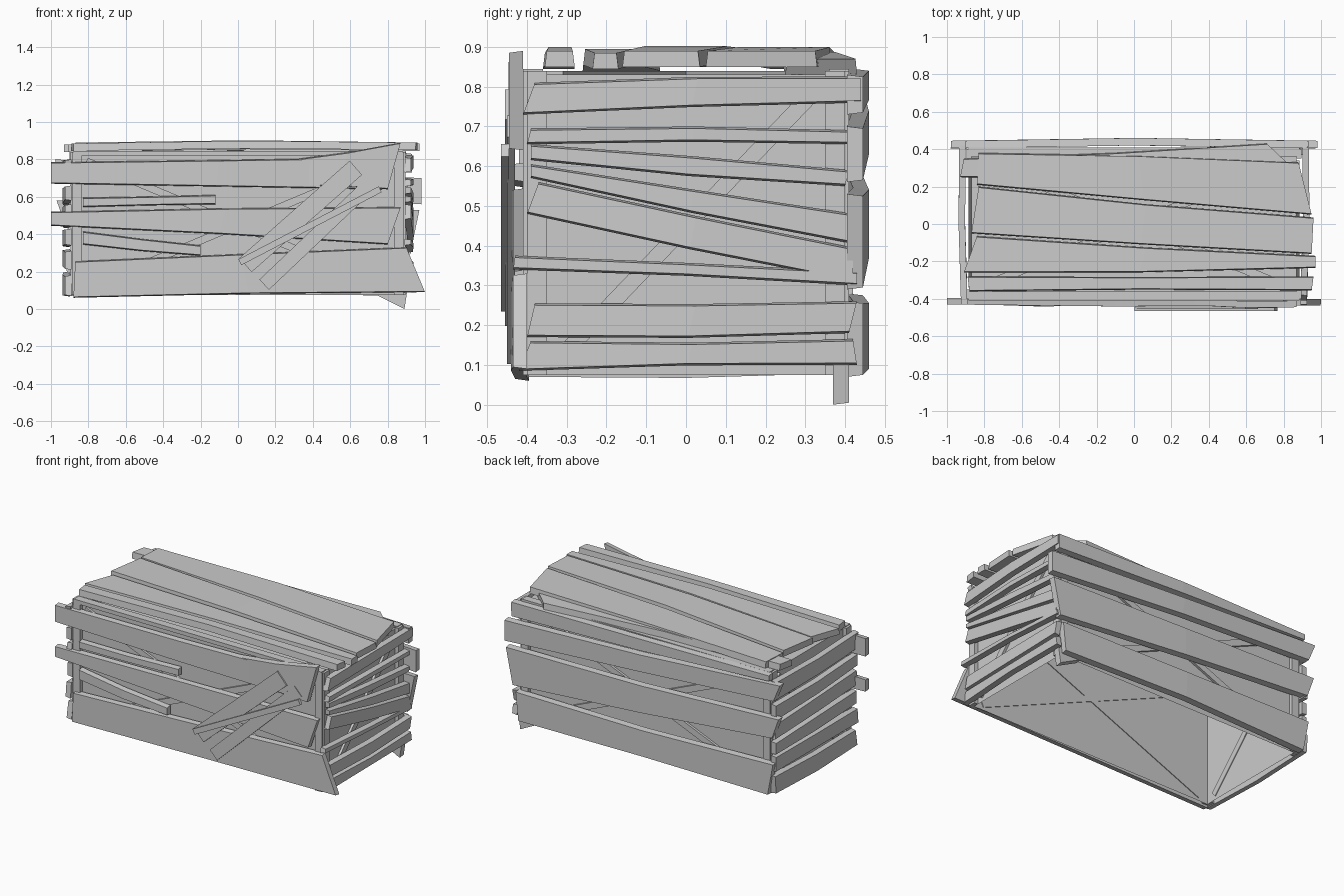
import bpy, bmesh, random
from mathutils import Vector

random.seed(4)

# Each side of the crate maps (along, across, outward depth) to world space
SIDES = {
    "front": lambda u, v, d: (u, -d, v),
    "back": lambda u, v, d: (u, d, v),
    "right": lambda u, v, d: (d, u, v),
    "left": lambda u, v, d: (-d, u, v),
    "top": lambda u, v, d: (u, v, d),
}


def finish(bm, name):
    bmesh.ops.recalc_face_normals(bm, faces=bm.faces)
    mesh = bpy.data.meshes.new(name)
    bm.to_mesh(mesh)
    bm.free()
    obj = bpy.data.objects.new(name, mesh)
    bpy.context.collection.objects.link(obj)
    return obj


def plank(name, side, quad, d0, d1, thick=0.035, bend=0.008, bevel=0.005):
    """Crooked board: quad = low/high corner at start, low/high corner at end."""
    place = SIDES[side]
    a0, b0, a1, b1 = (Vector(quad[i:i + 2]) for i in (0, 2, 4, 6))
    bm = bmesh.new()
    rings = []
    for t in (0, 0.5, 1):
        lo, hi = a0.lerp(a1, t), b0.lerp(b1, t)
        d = d0 + (d1 - d0) * t
        if t == 0.5:
            d += bend
            lo.y += random.uniform(-bend, bend)
            hi.y += random.uniform(-bend, bend)
        inset = (hi - lo).normalized() * bevel
        ring = [(lo, d), (hi, d), (hi - inset, d + thick), (lo + inset, d + thick)]
        rings.append([bm.verts.new(place(p.x, p.y, h)) for p, h in ring])
    for r, s in zip(rings, rings[1:]):
        for i in range(4):
            j = (i + 1) % 4
            bm.faces.new((r[i], r[j], s[j], s[i]))
    bm.faces.new(rings[0])
    bm.faces.new(rings[-1])
    return finish(bm, name)


def bar(name, side, p, q, width, depth, thick=0.025):
    """Straight strip of constant width from p to q."""
    p, q = Vector(p), Vector(q)
    n = (q - p).orthogonal().normalized() * width / 2
    plank(name, side, (*(p - n), *(p + n), *(q - n), *(q + n)), depth, depth,
          thick, bend=0, bevel=0)


# Inner box, open underneath
HX, HY, Z0, Z1 = 0.87, 0.385, 0.075, 0.83
bm = bmesh.new()
bmesh.ops.create_cube(bm, size=1)
for v in bm.verts:
    v.co = (v.co.x * 2 * HX, v.co.y * 2 * HY, Z0 + (v.co.z + 0.5) * (Z1 - Z0))
bm.faces.ensure_lookup_table()
bmesh.ops.delete(bm, geom=[f for f in bm.faces if f.calc_center_median().z < Z0 + 0.01],
                 context="FACES")
finish(bm, "inner_box")

# Corner posts and crossed braces on every side
for side in ("front", "back", "left", "right"):
    half, depth = (HX, HY) if side in ("front", "back") else (HY, HX)
    for s in (-1, 1):
        bar(side + "_post", side, (s * (half - 0.01), Z0), (s * (half - 0.01), Z1 + 0.01), 0.05, depth)
        if side in ("front", "back") or s > 0:
            bar(side + "_brace", side, (-s * (half - 0.06), 0.11), (s * (half - 0.06), 0.79),
                0.04, depth - 0.005, 0.02)
for s in (-1, 1):
    bar("top_brace", "top", (-0.8, -s * 0.33), (0.8, s * 0.33), 0.045, Z1 - 0.005, 0.015)
    bar("top_rail", "top", (-0.88, s * 0.385), (0.88, s * 0.385), 0.05, Z1 - 0.01)

# Front boards: three wide, two short
front = [
    (-0.88, 0.06, -0.87, 0.255, 1.0, 0.09, 0.90, 0.33),
    (-1.0, 0.445, -1.0, 0.52, 0.80, 0.345, 0.87, 0.545),
    (-1.0, 0.67, -1.0, 0.785, 0.77, 0.64, 0.80, 0.81),
    (-0.83, 0.545, -0.83, 0.595, -0.12, 0.56, -0.12, 0.61),
    (-0.83, 0.345, -0.83, 0.415, -0.20, 0.285, -0.20, 0.34),
]
for q in front:
    plank("front_board", "front", q, 0.395, 0.40)
plank("front_board_raised_end", "front", (0.30, 0.66, 0.30, 0.80, 0.80, 0.64, 0.87, 0.89), 0.398, 0.41)

# Loose diagonal boards nailed on the front
bar("front_diagonal", "front", (0.04, 0.235), (0.63, 0.755), 0.10, 0.435, 0.02)
bar("front_diagonal", "front", (0.01, 0.25), (0.76, 0.64), 0.035, 0.445, 0.02)
bar("front_diagonal", "front", (0.14, 0.13), (0.74, 0.70), 0.075, 0.43, 0.02)

# Back boards
back = [
    (-0.89, 0.07, -0.93, 0.28, 0.88, 0.07, 0.90, 0.26),
    (-0.92, 0.44, -0.97, 0.58, 0.92, 0.29, 0.97, 0.53),
    (-0.93, 0.68, -0.98, 0.80, 0.98, 0.56, 0.98, 0.70),
    (-0.90, 0.80, -0.90, 0.845, 0.93, 0.73, 0.93, 0.83),
]
for q in back:
    plank("back_board", "back", q, 0.405, 0.405, 0.04, 0.015)
plank("back_corner_splinter", "back", (0.74, 0.075, 0.78, 0.13, 0.89, 0.0, 0.91, 0.13), 0.37, 0.37, 0.04, 0)

# Right end boards
right = [
    (-0.42, 0.085, -0.39, 0.16, 0.43, 0.10, 0.42, 0.165),
    (-0.40, 0.17, -0.38, 0.255, 0.41, 0.18, 0.43, 0.26),
    (-0.435, 0.34, -0.43, 0.375, 0.43, 0.30, 0.43, 0.335),
    (-0.40, 0.48, -0.37, 0.56, 0.42, 0.31, 0.42, 0.395),
    (-0.39, 0.57, -0.39, 0.605, 0.42, 0.405, 0.42, 0.48),
    (-0.39, 0.615, -0.39, 0.655, 0.40, 0.55, 0.41, 0.59),
    (-0.40, 0.655, -0.39, 0.695, 0.43, 0.655, 0.43, 0.69),
    (-0.41, 0.73, -0.38, 0.81, 0.44, 0.76, 0.44, 0.825),
]
for q in right:
    plank("right_board", "right", q, 0.89, 0.90)

# Left end boards
left = [
    (-0.42, 0.07, -0.40, 0.18, 0.42, 0.08, 0.43, 0.20),
    (-0.43, 0.21, -0.42, 0.31, 0.42, 0.22, 0.42, 0.32),
    (-0.41, 0.34, -0.41, 0.43, 0.42, 0.33, 0.42, 0.41),
    (-0.43, 0.46, -0.41, 0.56, 0.43, 0.43, 0.42, 0.53),
    (-0.42, 0.58, -0.42, 0.66, 0.42, 0.55, 0.42, 0.65),
    (-0.41, 0.69, -0.43, 0.80, 0.42, 0.68, 0.42, 0.80),
]
for q in left:
    plank("left_board", "left", q, 0.89, 0.90)

# Lid boards: quad plus depth at each end
lid = [
    ((-0.84, 0.21, -0.83, 0.38, 0.95, 0.05, 0.88, 0.33), 0.845, 0.85),
    ((-0.87, -0.05, -0.83, 0.20, 0.95, -0.16, 0.96, 0.035), 0.85, 0.85),
    ((-0.91, -0.26, -0.84, -0.065, 0.97, -0.235, 0.97, -0.17), 0.84, 0.845),
    ((-0.88, -0.36, -0.89, -0.28, 0.95, -0.355, 0.96, -0.28), 0.845, 0.85),
    ((-0.93, 0.25, -0.91, 0.35, 0.90, 0.25, 0.71, 0.43), 0.84, 0.83),
]
for q, d0, d1 in lid:
    plank("lid_board", "top", q, d0, d1, 0.04, 0.012)
